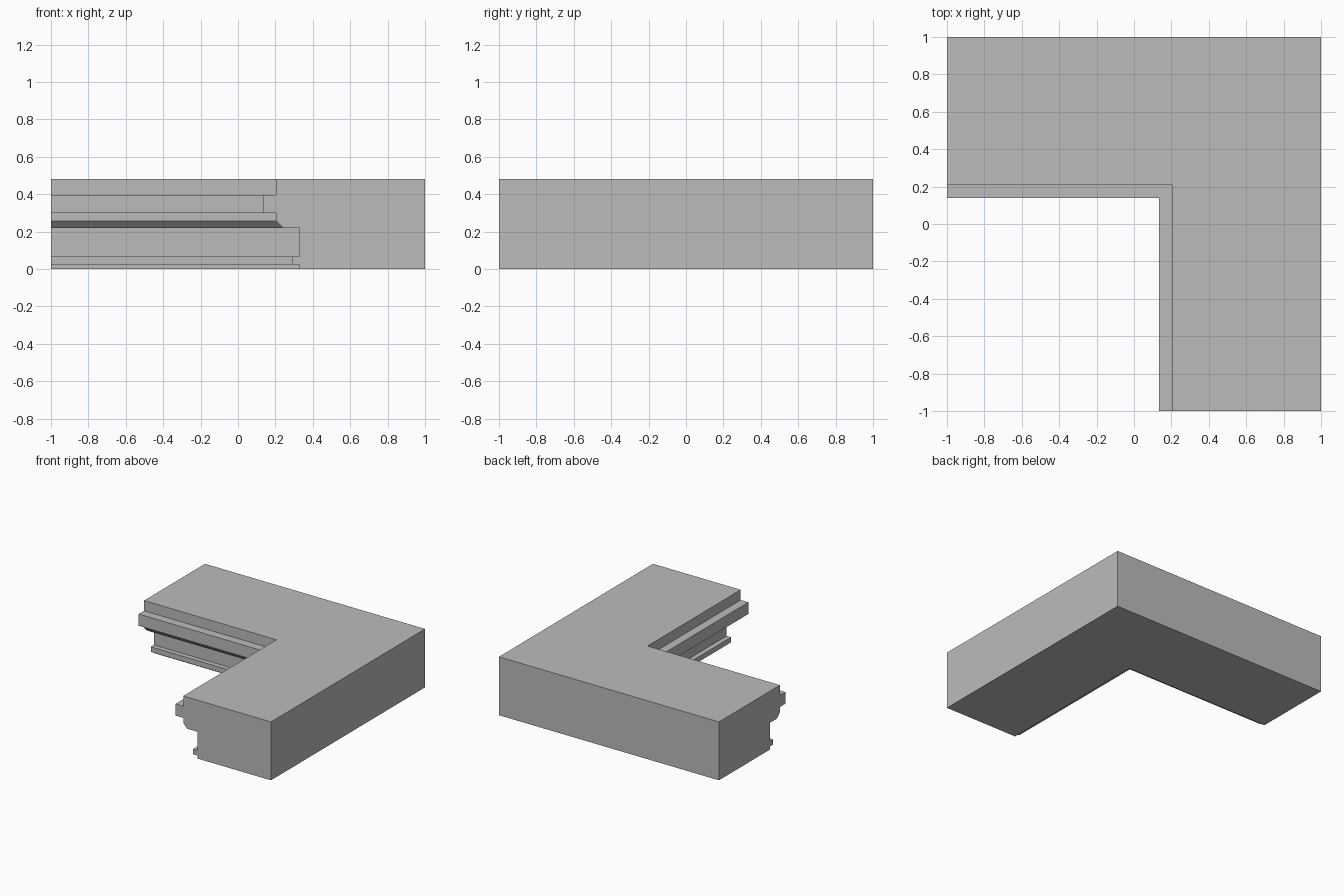
import bpy
import bmesh

default = bpy.data.objects.get("Cube")
if default:
    bpy.data.objects.remove(default, do_unlink=True)

# Plain grey material
grey = bpy.data.materials.new("plain grey")
grey.use_nodes = True
colour = (0.5, 0.5, 0.5, 1)
grey.diffuse_color = colour
grey.node_tree.nodes["Principled BSDF"].inputs["Base Color"].default_value = colour

# Moulding cross-section: (distance across, height), from the outer foot inwards
HEIGHT = 0.48
profile = [
    (1, 0), (0.33, 0), (0.33, 0.025), (0.29, 0.025), (0.29, 0.067), (0.33, 0.067),
    (0.33, 0.22), (0.24, 0.22), (0.203, 0.257), (0.203, 0.3),
    (0.133, 0.3), (0.133, 0.396), (0.203, 0.396), (0.203, HEIGHT), (1, HEIGHT),
]


def back_y(u):
    """Matching position across the back arm."""
    return min(u + 0.006, 1)


# Sweep the section along the back arm, through the mitre, down the side arm
bm = bmesh.new()
stations = [
    [bm.verts.new((-1, back_y(u), z)) for u, z in profile],
    [bm.verts.new((u, back_y(u), z)) for u, z in profile],
    [bm.verts.new((u, -1, z)) for u, z in profile],
]
for a, b in zip(stations, stations[1:]):
    for i in range(len(profile)):
        j = (i + 1) % len(profile)
        bm.faces.new((a[i], a[j], b[j], b[i]))

# Cut ends
bm.faces.new(stations[0])
bm.faces.new(stations[-1])

# Merge the coplanar top, bottom and ledges across the mitre
bmesh.ops.recalc_face_normals(bm, faces=bm.faces)
bmesh.ops.dissolve_limit(bm, angle_limit=0.01, verts=bm.verts, edges=bm.edges)

mesh = bpy.data.meshes.new("corner_moulding")
bm.to_mesh(mesh)
bm.free()
mesh.materials.append(grey)
moulding = bpy.data.objects.new("corner_moulding", mesh)
bpy.context.collection.objects.link(moulding)
